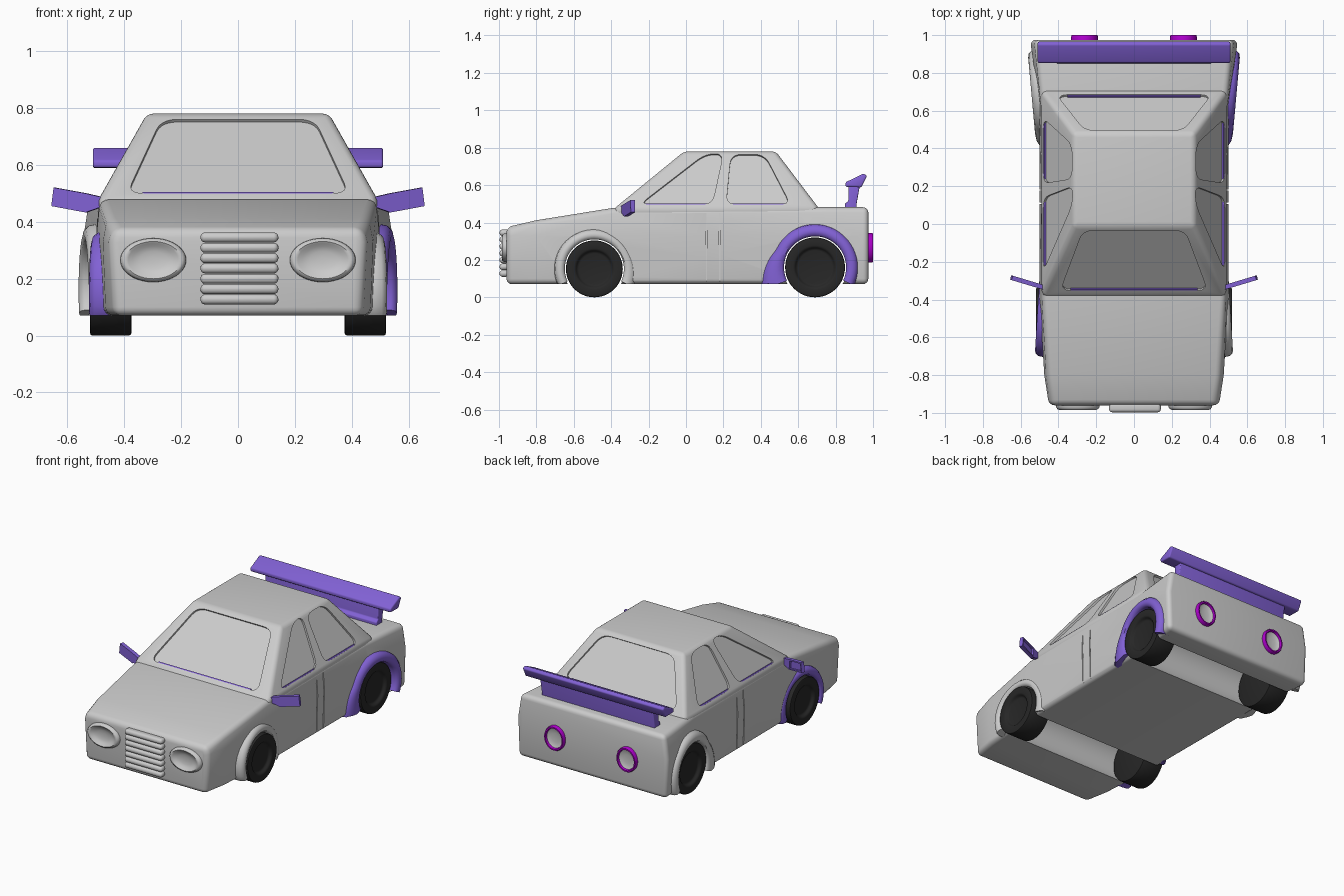
import bpy, bmesh, math
from mathutils import Vector as V, Matrix

if "Cube" in bpy.data.objects:
    bpy.data.objects.remove(bpy.data.objects["Cube"])


def material(name, rgb):
    m = bpy.data.materials.new(name)
    m.diffuse_color = (*rgb, 1)
    m.use_nodes = True
    m.node_tree.nodes["Principled BSDF"].inputs["Base Color"].default_value = m.diffuse_color
    return m


PURPLE = material("purple", (0.22, 0.12, 0.66))
MAGENTA = material("magenta", (0.42, 0.0, 0.6))
BLACK = material("black", (0.02, 0.02, 0.02))


def make(name, bm, mat=None, bevel=0, seg=3, cutter=None, angle=35):
    """Turn a bmesh into an object, bake bevel and cuts, smooth by angle."""
    bmesh.ops.recalc_face_normals(bm, faces=bm.faces)
    me = bpy.data.meshes.new(name)
    bm.to_mesh(me)
    bm.free()
    ob = bpy.data.objects.new(name, me)
    bpy.context.collection.objects.link(ob)
    if bevel:
        b = ob.modifiers.new("bevel", 'BEVEL')
        b.width, b.segments, b.limit_method = bevel, seg, 'ANGLE'
        b.angle_limit = math.radians(25)
    if cutter:
        c = ob.modifiers.new("cut", 'BOOLEAN')
        c.object, c.operation, c.solver = cutter, 'DIFFERENCE', 'EXACT'
    if bevel or cutter:
        dg = bpy.context.evaluated_depsgraph_get()
        baked = bpy.data.meshes.new_from_object(ob.evaluated_get(dg))
        ob.modifiers.clear()
        ob.data = baked
    if mat:
        ob.data.materials.clear()
        ob.data.materials.append(mat)
    bpy.ops.object.select_all(action='DESELECT')
    ob.select_set(True)
    bpy.context.view_layer.objects.active = ob
    bpy.ops.object.shade_smooth_by_angle(angle=math.radians(angle))
    return ob


def loft(rings, caps=True, closed=True, bm=None):
    bm = bm or bmesh.new()
    vs = [[bm.verts.new(p) for p in r] for r in rings]
    n = len(vs[0])
    for a, b in zip(vs, vs[1:]):
        for i in range(n if closed else n - 1):
            j = (i + 1) % n
            bm.faces.new((a[i], a[j], b[j], b[i]))
    if caps:
        bm.faces.new(vs[0])
        bm.faces.new(vs[-1])
    return bm


def prism(pts, a, b, bm=None):
    return loft([[p + a for p in pts], [p + b for p in pts]], bm=bm)


def rounded(pts, r):
    out = []
    for i, p in enumerate(pts):
        ends = []
        for q in (pts[i - 1], pts[(i + 1) % len(pts)]):
            d = q - p
            ends.append(p + d.normalized() * min(r, d.length * 0.45))
        for k in range(6):
            t = k / 5
            out.append(ends[0] * (1 - t) ** 2 + p * 2 * t * (1 - t) + ends[1] * t * t)
    return out


def cyl_x(bm, r, x0, x1, y, z, n=48):
    ring = [V((0, y + r * math.cos(k * math.tau / n), z + r * math.sin(k * math.tau / n))) for k in range(n)]
    return prism(ring, V((x0, 0, 0)), V((x1, 0, 0)), bm)


def box(bm, c, size):
    m = Matrix.Translation(c) @ Matrix.Diagonal((*size, 1))
    bmesh.ops.create_cube(bm, size=1, matrix=m)
    return bm


AXLES = (("front", -0.49, 0.152), ("rear", 0.69, 0.16))

# Lower body with wheel tunnels and door grooves cut away
cut = bmesh.new()
for _, y, r in AXLES:
    cyl_x(cut, r + 0.012, -0.8, 0.8, y, r)
for s in (-1, 1):
    for y in (0.11, 0.18):
        box(cut, (s * 0.515, y, 0.26), (0.05, 0.007, 0.42))
body_cutter = make("body_cutter", cut)
sections = [(-0.96, 0.435, 0.45, 0.435, 0.375), (-0.8, 0.465, 0.475, 0.46, 0.412), (-0.39, 0.49, 0.50, 0.485, 0.478),
            (0.62, 0.495, 0.50, 0.49, 0.482), (0.975, 0.54, 0.55, 0.525, 0.482)]
rings = []
for y, wb, wm, wt, zt in sections:
    half = [(wb, 0.07), (wm, 0.33), (wt, zt)]
    rings.append([V((x, y, z)) for x, z in half] + [V((-x, y, z)) for x, z in reversed(half)])
make("lower_body", loft(rings), bevel=0.03, seg=4, cutter=body_cutter)

# Cabin with recessed windows
front_y = lambda z: -0.39 + (z - 0.47) * 0.38 / 0.31
rear_y = lambda z: 0.715 - (z - 0.47) * 0.235 / 0.31
side_x = lambda z: 0.495 - (z - 0.47) * 0.175 / 0.31
windows = [("windshield", [V((x, front_y(z), z)) for x, z in ((-0.39, 0.5), (0.39, 0.5), (0.27, 0.76), (-0.27, 0.76))]),
           ("rear_window", [V((x, rear_y(z), z)) for x, z in ((-0.41, 0.51), (0.41, 0.51), (0.26, 0.76), (-0.26, 0.76))])]
door_windows = (("front_window", ((-0.25, 0.495), (0.14, 0.495), (0.2, 0.77), (0.1, 0.765))),
                ("back_window", ((0.215, 0.495), (0.56, 0.495), (0.42, 0.765), (0.24, 0.765))))
for s in (-1, 1):
    for name, pts in door_windows:
        windows.append((name, [V((s * side_x(z), y, z)) for y, z in pts]))
cut = bmesh.new()
for name, p in windows:
    n = (p[1] - p[0]).cross(p[2] - p[0]).normalized()
    if n.z < 0:
        n = -n
    prism(rounded(p, 0.06), n * -0.012, n * 0.05, cut)
    a, b = p[0].lerp(p[1], 0.07), p[0].lerp(p[1], 0.93)
    up = ((p[2] + p[3]) / 2 - (a + b) / 2).normalized() * 0.009
    make(name + "_trim", prism([a, b, b + up, a + up], n * -0.014, n * -0.002), PURPLE)
cabin_cutter = make("cabin_cutter", cut)
rings = []
for x, y0, y1, z in ((0.465, -0.36, 0.70, 0.40), (0.495, -0.39, 0.715, 0.47), (0.32, -0.01, 0.48, 0.78)):
    rings.append([V((-x, y0, z)), V((x, y0, z)), V((x, y1, z)), V((-x, y1, z))])
make("cabin", loft(rings), bevel=0.022, seg=4, cutter=cabin_cutter)
for c in (body_cutter, cabin_cutter):
    c.hide_render = True
    c.hide_viewport = True

for s in (-1, 1):
    side = "right" if s > 0 else "left"
    # Wheels with dished hubs
    for name, y, r in AXLES:
        bm = cyl_x(None, r, s * 0.375, s * 0.52, y, r)
        bmesh.ops.recalc_face_normals(bm, faces=bm.faces)
        cap = [f for f in bm.faces if f.normal.x * s > 0.9]
        bmesh.ops.inset_region(bm, faces=cap, thickness=0.05)
        bmesh.ops.inset_region(bm, faces=cap, thickness=0.012, depth=-0.02)
        make(f"{side}_{name}_wheel", bm, BLACK, bevel=0.008, seg=2)

    # Wheel arches, rounded flares that widen towards the bottom of the door side
    for name, y, r in AXLES:
        rear = name == "rear"
        d, spread, lean = (-1, 0.075, 0.09) if rear else (1, 0.02, -0.06)
        xo, w = (0.543, 0.066) if rear else (0.513, 0.056)
        rings = []
        for k in range(41):
            t = math.radians(-25 + 230 * k / 40)
            c, h = math.cos(t), math.sin(t)
            f = max(0, min(1, (0.4 - h) / 0.75)) if c * d > 0 else 0
            ri, ro = r + 0.006, r + 0.006 + w + spread * f
            ring = []
            for u, dx in ((0, -0.09), (0, -0.02), (0.12, -0.005), (0.4, 0), (0.7, -0.005), (0.92, -0.02), (1, -0.045), (1, -0.09)):
                q = ri + (ro - ri) * u
                yy, zz = y + q * c, max(0.07, r + q * h)
                ring.append(V((s * (xo + dx + lean * (yy - y)), yy, zz)))
            rings.append(ring)
        make(f"{side}_{name}_arch", loft(rings), PURPLE if rear == (s > 0) else None, angle=50)

    # Door mirrors with a recessed rear face
    bm = bmesh.new()
    pts = [V((s * x, -0.335 + 0.3 * (x - 0.48), z)) for x, z in
           ((0.53, 0.432), (0.653, 0.455), (0.645, 0.52), (0.535, 0.50))]
    out = V((-s * 0.29, 0.96, 0)) * 0.012
    prism(pts, -out, out, bm)
    bmesh.ops.recalc_face_normals(bm, faces=bm.faces)
    back = [f for f in bm.faces if f.normal.y > 0.8]
    bmesh.ops.inset_region(bm, faces=back, thickness=0.012)
    bmesh.ops.inset_region(bm, faces=back, thickness=0.001, depth=-0.012)
    arm = [V((s * x, -0.335 + 0.3 * (x - 0.48), z)) for x, z in ((0.47, 0.455), (0.535, 0.432), (0.535, 0.5), (0.47, 0.485))]
    prism(arm, -out, out, bm)
    make(f"{side}_mirror", bm, PURPLE)

    # Headlights and tail lights: turned elliptical bowls
    def lamp(name, cx, cz, rx, rz, profile, mat=None):
        rings = [[V((cx + rx * q * math.cos(a), y, cz + rz * q * math.sin(a)))
                  for a in (k * math.tau / 40 for k in range(40))] for q, y in profile]
        make(name, loft(rings), mat, angle=50)

    lamp(f"{side}_headlight", s * 0.298, 0.265, 0.117, 0.078,
         ((0.97, -0.92), (1, -0.95), (0.98, -0.97), (0.92, -0.98), (0.84, -0.984), (0.75, -0.98),
          (0.62, -0.971), (0.4, -0.965), (0.15, -0.9625)))
    lamp(f"{side}_tail_light_ring", s * 0.262, 0.265, 0.071, 0.08,
         ((1, 0.95), (1, 0.992), (0.95, 1.0), (0.84, 1.0), (0.78, 0.985), (0.78, 0.95)), MAGENTA)
    lamp(f"{side}_tail_light", s * 0.262, 0.265, 0.057, 0.065,
         ((1, 0.96), (1, 0.988), (0.8, 0.982), (0.45, 0.979), (0.1, 0.978)))

# Grille bars
bm = bmesh.new()
for i in range(7):
    box(bm, (0.005, -0.972, 0.127 + 0.0363 * i), (0.274, 0.05, 0.035))
make("grille", bm, bevel=0.0165, seg=4, angle=60)

# Rear spoiler: wing and its broad stand
for name, w, prof, bev in (
        ("spoiler_wing", 0.51, ((0.853, 0.59), (0.853, 0.615), (0.95, 0.662), (0.968, 0.648), (0.938, 0.588)), 0.008),
        ("spoiler_stand", 0.41, ((0.85, 0.46), (0.85, 0.5), (0.868, 0.515), (0.868, 0.6), (0.93, 0.6), (0.912, 0.5), (0.912, 0.46)), 0.005)):
    pts = [V((0, y, z)) for y, z in prof]
    make(name, prism(pts, V((-w, 0, 0)), V((w, 0, 0))), PURPLE, bevel=bev)
